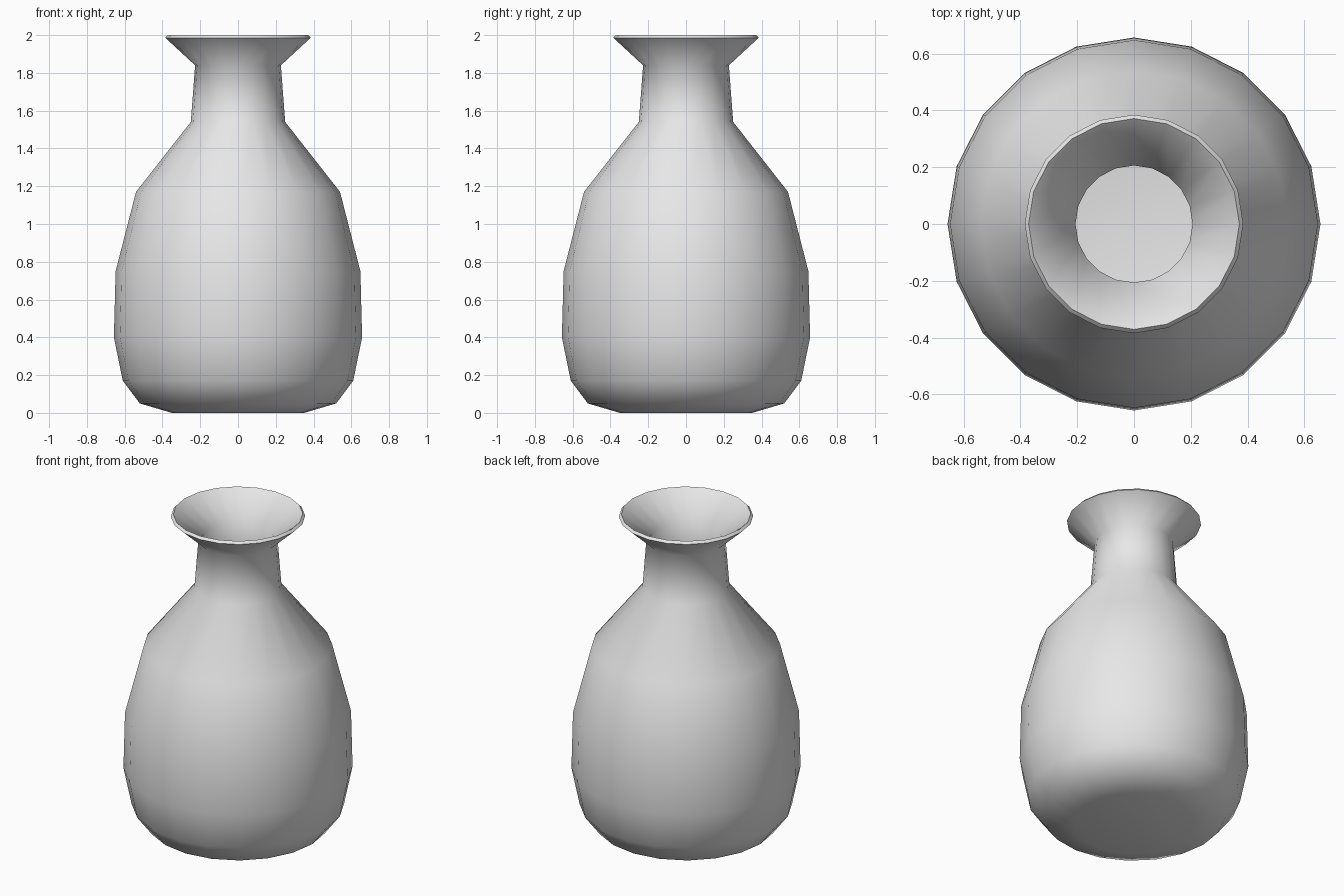
import bpy, bmesh, math

if "Cube" in bpy.data.objects:
    bpy.data.objects.remove(bpy.data.objects["Cube"])

SIDES = 20
WALL = 0.02
# outer profile (radius, height) from base to flared lip
PROFILE = [(0.35, 0.0), (0.52, 0.05), (0.61, 0.17), (0.657, 0.40), (0.648, 0.75),
           (0.54, 1.17), (0.25, 1.54), (0.227, 1.84), (0.385, 1.986)]

# lathe the outer shell
bm = bmesh.new()
rings = [[bm.verts.new((r * math.cos(2 * math.pi * i / SIDES),
                        r * math.sin(2 * math.pi * i / SIDES), z))
          for i in range(SIDES)] for r, z in PROFILE]
for low, high in zip(rings, rings[1:]):
    for i in range(SIDES):
        j = (i + 1) % SIDES
        bm.faces.new((low[i], low[j], high[j], high[i]))

# closed base as a fan
centre = bm.verts.new((0, 0, 0))
for i in range(SIDES):
    bm.faces.new((centre, rings[0][(i + 1) % SIDES], rings[0][i]))

mesh = bpy.data.meshes.new("vase")
bm.to_mesh(mesh)
bm.free()
vase = bpy.data.objects.new("vase", mesh)
bpy.context.collection.objects.link(vase)

# clay colour
clay = bpy.data.materials.new("light grey clay")
clay.diffuse_color = (0.8, 0.8, 0.8, 1)
clay.use_nodes = True
clay.node_tree.nodes["Principled BSDF"].inputs["Base Color"].default_value = clay.diffuse_color
mesh.materials.append(clay)

# hollow wall, growing inwards from the outer shell
wall = vase.modifiers.new("wall", 'SOLIDIFY')
wall.thickness = WALL
wall.offset = -1
wall.use_even_offset = True
bpy.context.view_layer.objects.active = vase
vase.select_set(True)
bpy.ops.object.modifier_apply(modifier="wall")

# smooth body with a crisp lip
bpy.ops.object.shade_smooth_by_angle(angle=math.radians(65))
